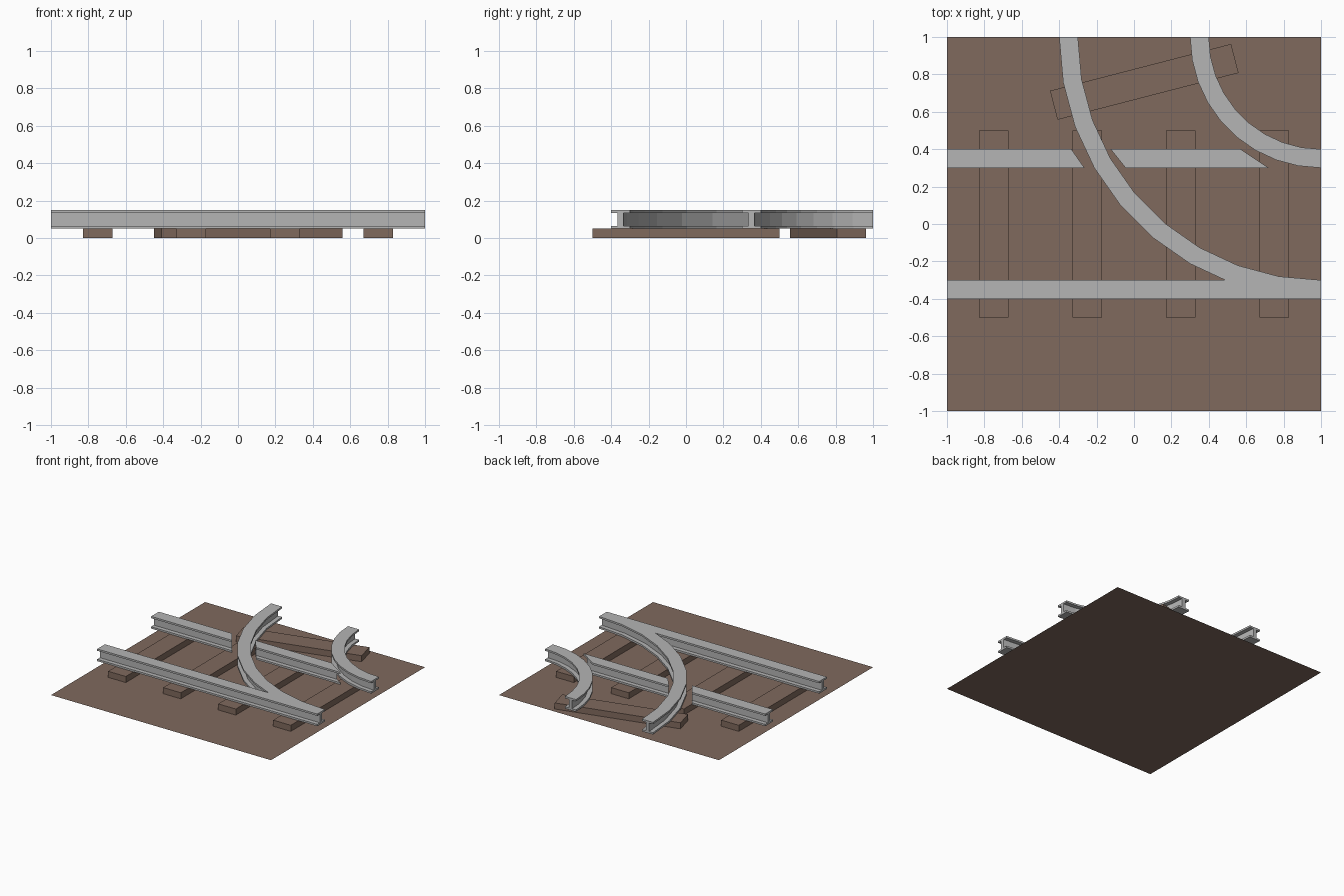
import bpy
import bmesh
from math import cos, sin, radians
from mathutils import Matrix, Vector

cube = bpy.data.objects.get("Cube")
if cube:
    bpy.data.objects.remove(cube, do_unlink=True)


def make_material(name, rgb):
    mat = bpy.data.materials.new(name)
    mat.use_nodes = True
    mat.diffuse_color = (*rgb, 1)
    mat.node_tree.nodes["Principled BSDF"].inputs["Base Color"].default_value = (*rgb, 1)
    return mat


brown = make_material("earth brown", (0.215, 0.142, 0.110))
steel = make_material("rail grey", (0.46, 0.46, 0.46))


def finish(name, bm, mat):
    mesh = bpy.data.meshes.new(name)
    bm.to_mesh(mesh)
    bm.free()
    mesh.materials.append(mat)
    obj = bpy.data.objects.new(name, mesh)
    bpy.context.collection.objects.link(obj)
    return obj


# Flat ground sheet
bm = bmesh.new()
bmesh.ops.create_grid(bm, x_segments=1, y_segments=1, size=1)
finish("ground", bm, brown)


# Sleepers lying on the ground
def sleeper(name, x, y, angle):
    bm = bmesh.new()
    place = (Matrix.Translation((x, y, 0.025))
             @ Matrix.Rotation(radians(angle), 4, 'Z')
             @ Matrix.Diagonal((0.16, 1, 0.05, 1)))
    bmesh.ops.create_cube(bm, size=1, matrix=place)
    finish(name, bm, brown)


for i in range(4):
    sleeper(f"sleeper_{i + 1}", -0.75 + 0.5 * i, 0, 0)
sleeper("angled_sleeper", 0.055, 0.76, -75.5)

# I-beam cross-section: position across the rail (0 to 1) and height
side = [(0, 0.05), (0, 0.065), (0.35, 0.065), (0.35, 0.135), (0, 0.135), (0, 0.15)]
PROFILE = side + [(1 - u, z) for u, z in reversed(side)]


# Loft the I-beam through stations, each a pair of outer edge points
def rail(name, stations):
    bm = bmesh.new()
    rings = []
    for a, b in stations:
        a, b = Vector(a), Vector(b)
        rings.append([bm.verts.new((*a.lerp(b, u), z)) for u, z in PROFILE])
    n = len(PROFILE)
    for r, s in zip(rings, rings[1:]):
        for i in range(n):
            j = (i + 1) % n
            bm.faces.new((r[i], r[j], s[j], s[i]))
    bm.faces.new(rings[0])
    bm.faces.new(reversed(rings[-1]))
    bmesh.ops.recalc_face_normals(bm, faces=bm.faces)
    finish(name, bm, steel)


# Straight rails; the back one is cut on the slant where the curves cross
def straight(name, y, start, end):
    rail(name, [((x0, y - 0.05), (x1, y + 0.05)) for x0, x1 in (start, end)])


straight("front_rail", -0.35, (-1, -1), (1, 1))
straight("back_rail_left_piece", 0.35, (-1, -1), (-0.265, -0.335))
straight("back_rail_middle_piece", 0.35, (-0.045, -0.125), (0.72, 0.57))


# Curved rails: quarter circles round the back corner
def curved(name, radius):
    steps = 9
    stations = []
    for i in range(steps + 1):
        t = radians(90 * i / steps)
        stations.append([(1 - r * cos(t), 1 - r * sin(t))
                         for r in (radius - 0.05, radius + 0.05)])
    rail(name, stations)


curved("outer_curved_rail", 1.35)
curved("inner_curved_rail", 0.65)
